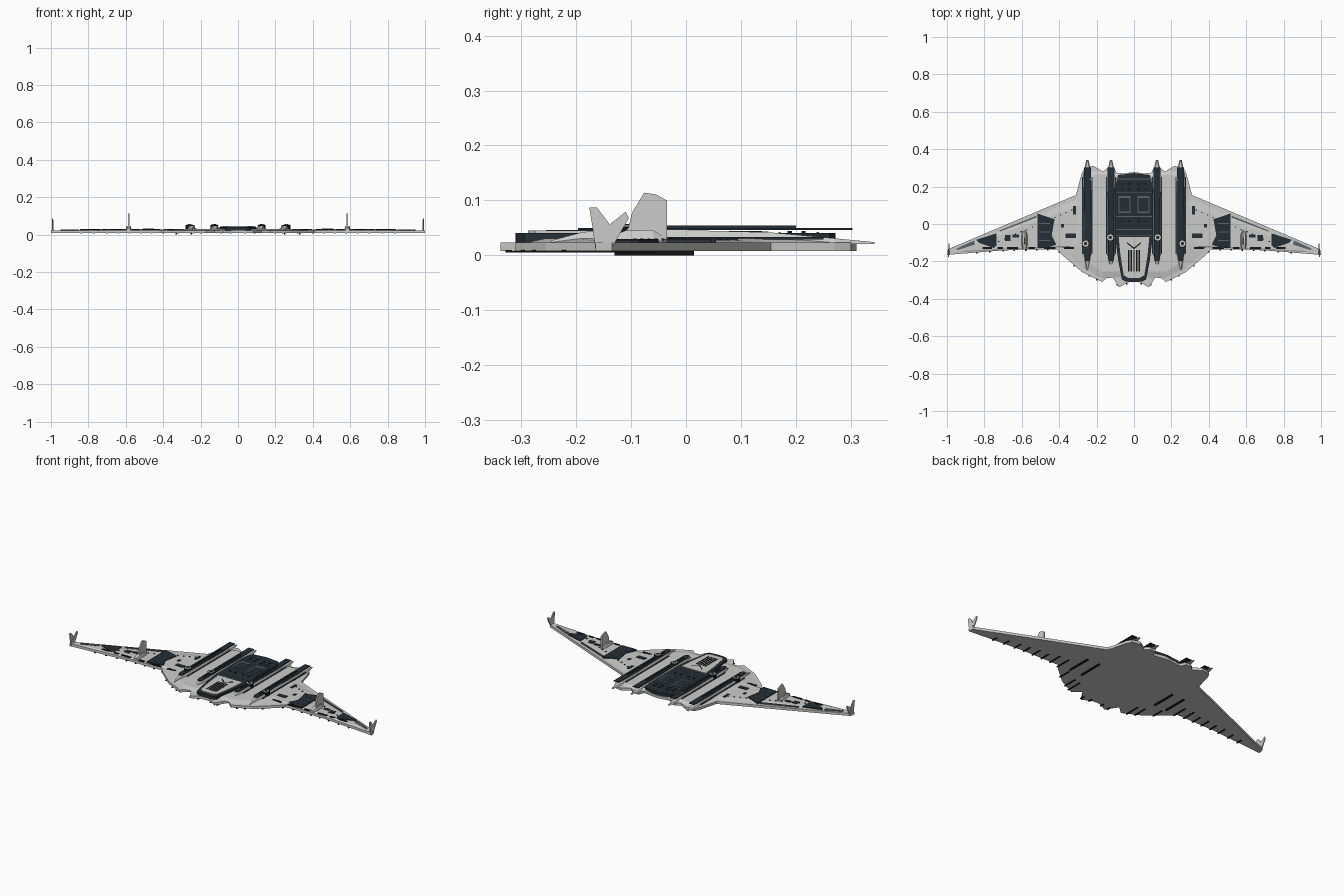
import bpy, bmesh, math
from mathutils import Vector

if "Cube" in bpy.data.objects:
    bpy.data.objects.remove(bpy.data.objects["Cube"])


def material(name, rgb):
    m = bpy.data.materials.new(name)
    m.diffuse_color = (*rgb, 1)
    m.use_nodes = True
    m.node_tree.nodes["Principled BSDF"].inputs["Base Color"].default_value = m.diffuse_color
    return m


LIGHT = material("light grey hull", (0.60, 0.60, 0.59))
DARK = material("dark navy panel", (0.017, 0.028, 0.038))
SLATE = material("slate panel", (0.10, 0.13, 0.16))
BLACK = material("black slot", (0.006, 0.006, 0.007))


def finish(name, bm, mat, mirror):
    bmesh.ops.recalc_face_normals(bm, faces=bm.faces)
    me = bpy.data.meshes.new(name)
    bm.to_mesh(me)
    bm.free()
    me.materials.append(mat)
    ob = bpy.data.objects.new(name, me)
    bpy.context.collection.objects.link(ob)
    if mirror:
        mod = ob.modifiers.new("mirror", "MIRROR")
        mod.use_mirror_merge = False
    return ob


def loft(name, rings, mat, mirror=True):
    """Skin closed rings of equal length and cap both ends."""
    bm = bmesh.new()
    rows = [[bm.verts.new(p) for p in r] for r in rings]
    n = len(rows[0])
    for a, b in zip(rows, rows[1:]):
        for i in range(n):
            j = (i + 1) % n
            bm.faces.new((a[i], a[j], b[j], b[i]))
    bm.faces.new(rows[0])
    bm.faces.new(rows[-1])
    return finish(name, bm, mat, mirror)


def plate(name, pts, z0, z1, mat, mirror=True):
    return loft(name, [[(x, y, z) for x, y in pts] for z in (z0, z1)], mat, mirror)


def box(name, x0, x1, y0, y1, z0, z1, mat, mirror=True):
    return plate(name, [(x0, y0), (x1, y0), (x1, y1), (x0, y1)], z0, z1, mat, mirror)


def boxes(name, items, mat, mirror=True):
    """Many small boxes (x0, x1, y0, y1, z0, z1) in one object."""
    bm = bmesh.new()
    for x0, x1, y0, y1, z0, z1 in items:
        vs = bmesh.ops.create_cube(bm, size=1)["verts"]
        for v in vs:
            v.co = Vector(((x0 + x1) / 2 + v.co.x * (x1 - x0),
                           (y0 + y1) / 2 + v.co.y * (y1 - y0),
                           (z0 + z1) / 2 + v.co.z * (z1 - z0)))
    return finish(name, bm, mat, mirror)


def fin(name, x, profile, w, mat=LIGHT):
    return loft(name, [[(x + s * w, y, z) for y, z in profile] for s in (-1, 1)], mat)


def full(half):
    return half + [(-x, y) for x, y in reversed(half) if x > 0]


# Flying-wing slab
back = [(0, .278), (.09, .265), (.105, .30), (.14, .30), (.165, .28), (.215, .31),
        (.265, .30), (.28, .27), (.31, .155), (.995, -.135)]
front = [(1, -.165), (.66, -.138), (.41, -.135), (.385, -.165), (.28, -.255), (.17, -.31),
         (.125, -.27), (.08, -.338), (.03, -.312), (0, -.308)]
plate("wing_slab", full(back + front), .008, .023, LIGHT, False)


def front_y(x):
    for (xa, ya), (xb, yb) in zip(front, front[1:]):
        if xb <= x <= xa:
            return yb + (ya - yb) * (x - xb) / (xa - xb)


# Raised hull and wing skins with sloping borders
lo = [(.0, .265), (.20, .285), (.27, .265), (.30, .15), (.385, -.14), (.275, -.235), (.17, -.29), (.0, -.28)]
hi = [(.0, .25), (.20, .265), (.255, .24), (.275, .12), (.30, -.10), (.25, -.20), (.17, -.255), (.0, -.25)]
loft("upper_hull", [[(x, y, .023) for x, y in lo], [(x, y, .031) for x, y in hi]], LIGHT)
lo = [(.29, .145), (.96, -.135), (.97, -.155), (.40, -.127), (.30, -.127)]
hi = [(.29, .10), (.90, -.128), (.90, -.142), (.41, -.118), (.30, -.118)]
loft("wing_skin", [[(x, y, .022) for x, y in lo],
                   [(x, y, .028 - .004 * (x - .3)) for x, y in hi]], LIGHT)

# Centre deck with tapered nose
deck = full([(0, .272), (.085, .262), (.10, .20), (.10, -.07), (.085, -.19),
             (.065, -.295), (.045, -.308), (0, -.31)])
plate("centre_deck", deck, .022, .041, DARK, False)
plate("nose_vent_panel", full([(0, -.07), (.082, -.07), (.072, -.17), (.055, -.275),
                               (.03, -.288), (0, -.288)]), .040, .045, LIGHT, False)
boxes("nose_vents", [(x - .004, x + .004, -.255, -.14, .044, .0465)
                     for x in (-.028, -.014, 0, .014, .028)], BLACK, False)
loft("nose_chevron", [[(0, -.135, z), (.038, -.103, z), (.035, -.098, z), (0, -.127, z)]
                      for z in (.044, .046)], BLACK)
box("deck_hatch", .018, .083, .06, .15, .040, .0435, SLATE)
box("deck_hatch_cover", .024, .077, .066, .138, .043, .0445, DARK)
boxes("deck_ribs", [(-.095, .095, y - .002, y + .002, .040, .0425)
                    for y in (.24, .17, .04, -.03, -.06)], SLATE, False)
boxes("deck_studs", [(x, x + .012, y, y + .008, .040, .044)
                     for x in (.02, .055) for y in (.21, .185, .01)], BLACK)

# Four long rails: spiked light pedestals with dark cap strips
for label, cx, tail in (("inner", .123, -.23), ("outer", .249, -.245)):
    sections = [(tail, .002, .027), (-.19, .014, .042), (-.15, .020, .046), (-.03, .022, .0465),
                (.15, .022, .042), (.27, .018, .031), (.343, .002, .024)]
    loft(label + "_rail_pedestal",
         [[(cx - w - .004, y, .021), (cx + w + .004, y, .021),
           (cx + w * .75, y, z), (cx - w * .75, y, z)] for y, w, z in sections], LIGHT)
    plate(label + "_rail_cap", [(cx - .016, -.18), (cx - .008, -.197), (cx + .008, -.197),
                                (cx + .016, -.18), (cx + .018, .303), (cx - .018, .303)],
          .046, .050, DARK)
    box(label + "_rail_ridge", cx - .004, cx + .004, -.15, .20, .049, .054, DARK)
    boxes(label + "_rail_shadow_gap", [(cx + s * .025 - .003, cx + s * .025 + .003, -.16, .25, .029, .0335)
                                       for s in (-1, 1)], DARK)
    # Round turret on each rail
    ty, tx = (-.072, cx + .004) if label == "inner" else (-.105, cx + .010)
    for part, r, z0, z1, mat in (("turret_base", .021, .03, .052, BLACK),
                                 ("turret_ring", .017, .05, .055, LIGHT),
                                 ("turret_core", .009, .054, .057, DARK)):
        plate(label + "_" + part, [(tx + r * math.cos(k * math.pi / 8), ty + r * math.sin(k * math.pi / 8))
                                   for k in range(16)], z0, z1, mat)

# Dark wing panels
plate("wing_bay", [(.425, .025), (.515, .055), (.515, -.128), (.475, -.13), (.415, -.11), (.44, -.06)],
      .022, .0315, DARK)
boxes("wing_bay_bars", [(.45, .508, y, y + .005, .031, .033) for y in (-.09, -.045, 0)], SLATE)
plate("outer_wing_bay", [(.735, -.05), (.845, -.085), (.83, -.10), (.75, -.128), (.735, -.115)],
      .022, .0295, DARK)
plate("tip_panel", [(.855, -.088), (.95, -.132), (.945, -.140), (.85, -.11)], .022, .0275, SLATE)
plate("rear_edge_stripe", [(.52, .045), (.72, -.035), (.72, -.042), (.52, .035)], .022, .0295, SLATE)
boxes("wing_hatches", [(.31, .325, .05, .095, .022, .0305), (.31, .365, -.075, -.05, .022, .031),
                       (.615, .65, -.072, -.055, .022, .030), (.66, .69, -.09, -.06, .022, .0295),
                       (.375, .39, -.02, .0, .022, .030)], DARK)
boxes("wing_rivets", [(x, x + .006, .155 - (x - .31) * .43 - .075, .155 - (x - .31) * .43 - .069, .022, .0305)
                      for x in [.33 + .03 * k for k in range(14)]], BLACK)
boxes("front_edge_flaps", [(x, x + w, -.134, -.122, .02, .029) for x, w in
                           ((.32, .055), (.42, .06), (.53, .035), (.62, .06), (.70, .03), (.76, .05))], BLACK)

# Upright fins with their fairings
loft("fin_fairing", [[(.585 - w, y, .02), (.585 + w, y, .02), (.585 + w * .6, y, z), (.585 - w * .6, y, z)]
                     for y, w, z in ((-.135, .012, .036), (-.11, .018, .045), (-.06, .018, .046), (-.035, .008, .03))],
     LIGHT)
fin("main_fin", .585, [(-.125, .03), (-.105, .05), (-.098, .078), (-.076, .114), (-.055, .111),
                       (-.035, .10), (-.035, .03)], .004)
fin("tip_fin", .992, [(-.165, .012), (-.170, .05), (-.176, .087), (-.162, .087), (-.140, .058),
                      (-.135, .012)], .003)
fin("tip_fin_blade", .990, [(-.165, .036), (-.110, .079), (-.104, .068), (-.133, .017)], .003)

# Underside slats and front-edge stubs
boxes("belly_slats", [(x - .004, x + .004, -.13, .015, 0, .009) for x in (.25, .33)], BLACK)
boxes("front_edge_stubs", [(x - .004, x + .004, front_y(x) - .006, front_y(x) + length, .005, .0095)
                           for x, length in ((.04, .02), (.09, .02), (.20, .09), (.24, .08), (.32, .07),
                                             (.40, .09), (.46, .08), (.52, .06), (.58, .06), (.64, .05),
                                             (.70, .05), (.77, .04), (.84, .03))], BLACK)
